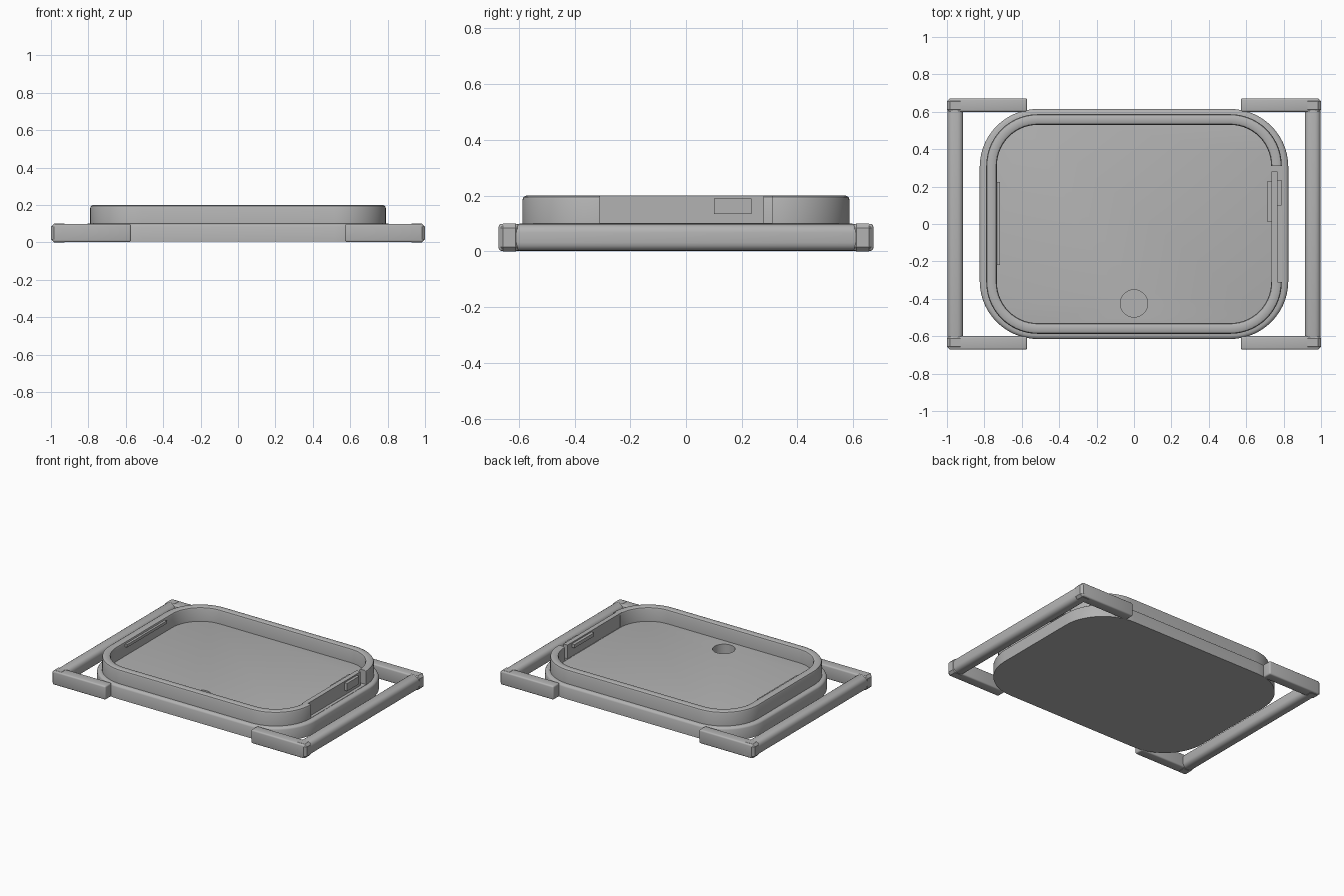
import bpy, bmesh, math

old = bpy.data.objects.get("Cube")
if old:
    bpy.data.objects.remove(old, do_unlink=True)

grey = bpy.data.materials.new("plain grey")
grey.use_nodes = True
colour = (0.45, 0.45, 0.45, 1)
grey.diffuse_color = colour
grey.node_tree.nodes["Principled BSDF"].inputs["Base Color"].default_value = colour


def finish(name, bm):
    bmesh.ops.recalc_face_normals(bm, faces=bm.faces[:])
    mesh = bpy.data.meshes.new(name)
    bm.to_mesh(mesh)
    bm.free()
    mesh.materials.append(grey)
    ob = bpy.data.objects.new(name, mesh)
    bpy.context.collection.objects.link(ob)
    return ob


def smooth(ob):
    bpy.ops.object.select_all(action="DESELECT")
    ob.select_set(True)
    bpy.context.view_layer.objects.active = ob
    bpy.ops.object.shade_smooth_by_angle(angle=math.radians(35))


def rounded_loop(bm, hx, hy, r, z, steps=14):
    """Rounded rectangle of vertices, counter-clockwise."""
    verts = []
    for k, (sx, sy) in enumerate([(1, 1), (-1, 1), (-1, -1), (1, -1)]):
        for i in range(steps + 1):
            a = math.pi / 2 * (k + i / steps)
            verts.append(bm.verts.new((sx * (hx - r) + r * math.cos(a),
                                       sy * (hy - r) + r * math.sin(a), z)))
    return verts


def loft(name, hx, hy, r, profile, closed):
    """Sweep a profile of (inset, z) points around a rounded rectangle."""
    bm = bmesh.new()
    loops = [rounded_loop(bm, hx - d, hy - d, r - d, z) for d, z in profile]
    pairs = list(zip(loops, loops[1:]))
    if closed:
        pairs.append((loops[-1], loops[0]))
    else:
        bm.faces.new(loops[0])
        bm.faces.new(loops[-1])
    n = len(loops[0])
    for a, b in pairs:
        for i in range(n):
            j = (i + 1) % n
            bm.faces.new((a[i], a[j], b[j], b[i]))
    return finish(name, bm)


def box(name, lo, hi, bevel=0.0, segments=4):
    bm = bmesh.new()
    bmesh.ops.create_cube(bm, size=1)
    for v in bm.verts:
        v.co = [(a + b) / 2 + c * (b - a) for a, b, c in zip(lo, hi, v.co)]
    if bevel:
        bmesh.ops.bevel(bm, geom=bm.edges[:], offset=bevel, segments=segments,
                        profile=0.5, affect="EDGES")
    return finish(name, bm)


def cut(target, cutter):
    mod = target.modifiers.new("cut", "BOOLEAN")
    mod.operation = "DIFFERENCE"
    mod.solver = "EXACT"
    mod.object = cutter
    bpy.context.view_layer.objects.active = target
    bpy.ops.object.modifier_apply(modifier=mod.name)
    bpy.data.objects.remove(cutter, do_unlink=True)


# Base slab with softened upper edge
base = loft("base", 0.825, 0.615, 0.31,
            [(0, 0.005), (0, 0.085), (0.004, 0.093), (0.012, 0.098), (0.02, 0.1)], False)

# Round finger recess in the floor
bm = bmesh.new()
bmesh.ops.create_cone(bm, cap_ends=True, segments=48, radius1=0.073, radius2=0.073, depth=0.14)
bmesh.ops.translate(bm, verts=bm.verts[:], vec=(0, -0.425, 0.1))
cut(base, finish("recess_cutter", bm))
smooth(base)

# Raised wall with rounded top edges
wall = loft("wall", 0.79, 0.587, 0.275,
            [(0, 0.09), (0, 0.185), (0.004, 0.195), (0.014, 0.2),
             (0.044, 0.2), (0.053, 0.195), (0.057, 0.185), (0.057, 0.09)], True)
cut(wall, box("notch_cutter", (0.7, -0.31, 0.102), (0.9, 0.31, 0.3)))
smooth(wall)

# Latch in the wall opening, with button and inner lip
box("latch_plate", (0.735, -0.33, 0.102), (0.768, 0.28, 0.2))
box("latch_button", (0.765, 0.1, 0.135), (0.788, 0.235, 0.19))
box("latch_lip", (0.715, 0.01, 0.165), (0.737, 0.23, 0.19))

# Retaining lip on the opposite wall
box("retaining_lip", (-0.738, -0.22, 0.165), (-0.717, 0.225, 0.185))

# Carrying frame on both sides
for side, sx in (("left", 1), ("right", -1)):
    xs = sorted((sx * 0.913, sx * 0.998))
    smooth(box(side + "_rail", (xs[0], -0.66, 0.002), (xs[1], 0.66, 0.098), 0.03))
    for end, sy in (("back", 1), ("front", -1)):
        ax = sorted((sx * 0.572, sx * 0.99))
        ay = sorted((sy * 0.6, sy * 0.672))
        smooth(box(f"{side}_{end}_arm", (ax[0], ay[0], 0.002), (ax[1], ay[1], 0.099), 0.01, 3))
        cx = sorted((sx * 0.912, sx))
        cy = sorted((sy * 0.595, sy * 0.672))
        box(f"{side}_{end}_corner", (cx[0], cy[0], 0), (cx[1], cy[1], 0.1), 0.016, 1)
